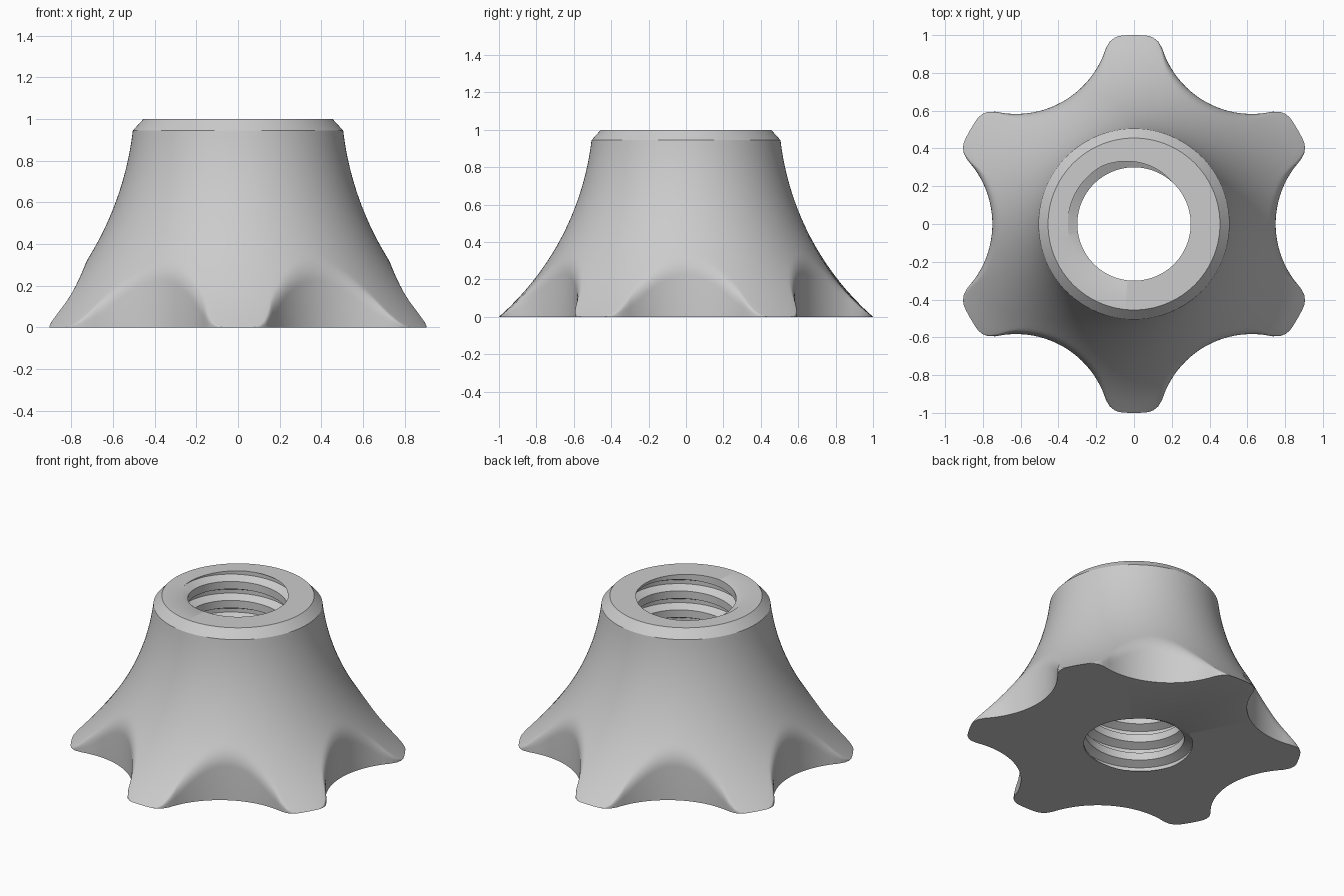
import bpy, bmesh, math
from math import sin, cos, sqrt, pi, radians, tau

if "Cube" in bpy.data.objects:
    bpy.data.objects.remove(bpy.data.objects["Cube"], do_unlink=True)

COLUMNS = 240
PITCH, BORE, ROOT = 0.125, 0.30, 0.35      # thread
THREAD_START = radians(155)                # groove angle at the top face
HEIGHT = 1.0
SHOULDER = 0.945


def flare_radius(z):
    """Concave flared side of the knob."""
    return 1.985 - sqrt(1.49 ** 2 - (z - 1.118) ** 2)


def flare_height(r):
    return max(0.0, 1.118 - sqrt(1.49 ** 2 - (1.985 - r) ** 2))


def outline(a):
    """Six-lobed footprint: scooped valleys, rounded corners, blunt tips."""
    a = abs((a + pi / 6) % (pi / 3) - pi / 6)
    tip, corner, scoop = radians(26.5), 0.0984, 1.25
    if a >= tip:
        return 1.0
    if a >= radians(20.9):
        c, d = 1 - corner, a - tip
        return c * cos(d) + sqrt(corner ** 2 - (c * sin(d)) ** 2)
    return scoop * cos(a) - sqrt(0.25 - (scoop * sin(a)) ** 2)


def thread_radius(phase):
    """Trapezoid groove centred on phase 0."""
    d = abs((phase + 0.5) % 1 - 0.5)
    t = min(1, max(0, (0.3 - d) / 0.2))
    return BORE + (ROOT - BORE) * t


def column(a):
    """Closed (radius, height) section of the knob at angle a."""
    lead = (a - THREAD_START) / tau
    pts = []
    # threaded bore, bottom to top
    for k in range(-2, 12):
        for off in (-0.3, -0.1, 0.1, 0.3):
            z = HEIGHT + PITCH * (k - 9 + off + lead)
            z = min(HEIGHT, max(0.0, z))
            pts.append((thread_radius((z - HEIGHT) / PITCH - lead), z))
    # bevelled rim and flared side
    pts.append((0.455, HEIGHT))
    s = outline(a)
    z0 = flare_height(s)
    b = 0.5 * min(0.12, z0)
    for i in range(21):
        z = SHOULDER + (z0 + b - SHOULDER) * i / 20
        pts.append((flare_radius(z), z))
    # soft edge into the scooped wall
    r1 = flare_radius(z0 + b)
    for i in range(1, 7):
        t = i / 6
        r = r1 * (1 - t) ** 2 + s * (1 - (1 - t) ** 2)
        z = (z0 + b) * (1 - t) ** 2 + 2 * z0 * t * (1 - t) + (z0 - b) * t * t
        pts.append((r, z))
    pts.append((s, 0.0))
    return pts


# knob body
bm = bmesh.new()
rows = []
for i in range(COLUMNS + 1):
    a = tau * i / COLUMNS
    rows.append([bm.verts.new((r * cos(a), r * sin(a), z)) for r, z in column(a)])
for p, q in zip(rows, rows[1:]):
    for j in range(len(p)):
        n = (j + 1) % len(p)
        bm.faces.new((p[j], q[j], q[n], p[n]))
bmesh.ops.remove_doubles(bm, verts=bm.verts, dist=0.0002)
bmesh.ops.recalc_face_normals(bm, faces=bm.faces)
mesh = bpy.data.meshes.new("threaded_knob")
bm.to_mesh(mesh)
bm.free()
knob = bpy.data.objects.new("threaded_knob", mesh)
bpy.context.collection.objects.link(knob)

# plain grey
grey = bpy.data.materials.new("light_grey")
grey.use_nodes = True
colour = (0.6, 0.6, 0.6, 1)
grey.diffuse_color = colour
grey.node_tree.nodes["Principled BSDF"].inputs["Base Color"].default_value = colour
mesh.materials.append(grey)

bpy.context.view_layer.objects.active = knob
knob.select_set(True)
bpy.ops.object.shade_smooth_by_angle(angle=radians(30))
